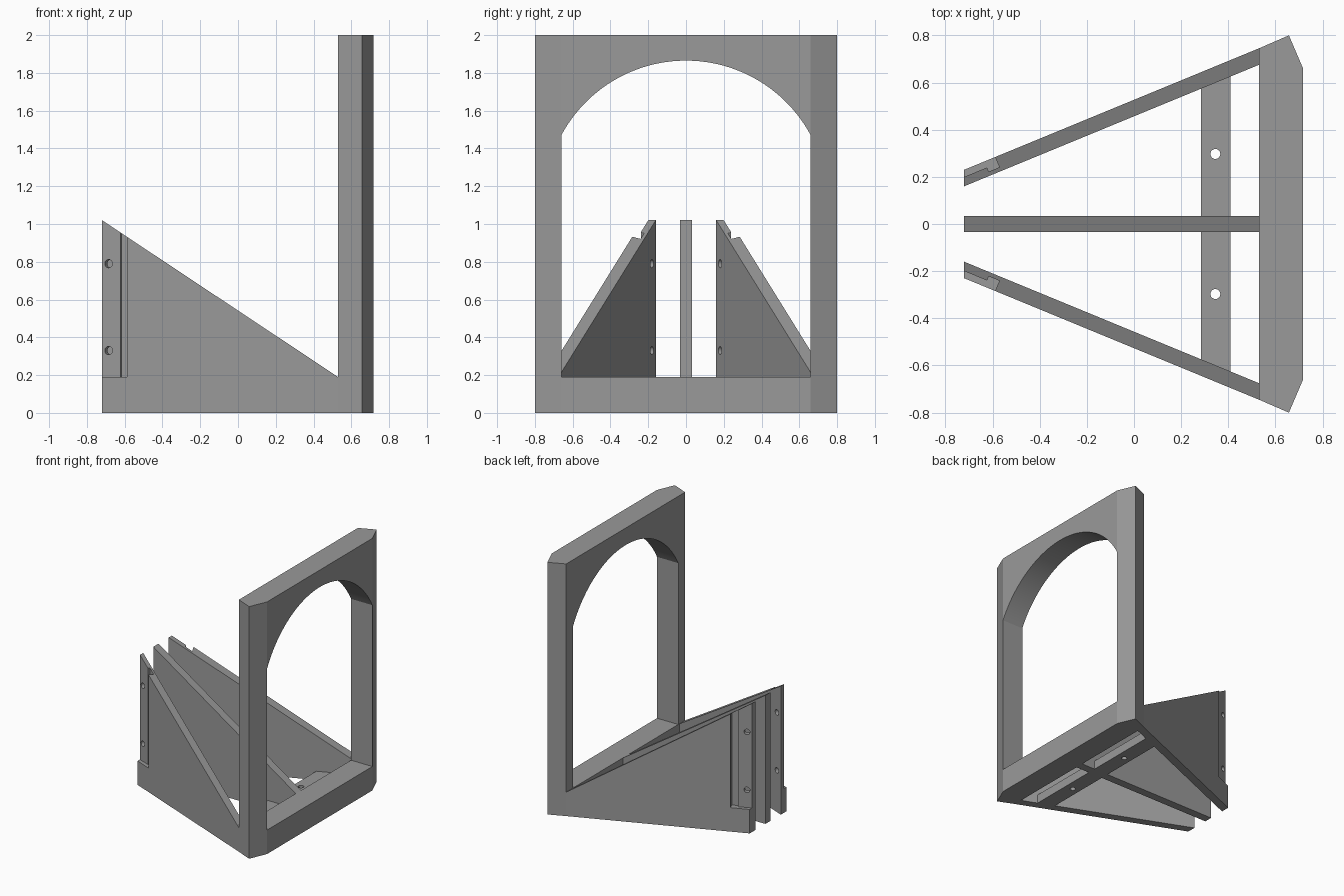
import bpy, bmesh, math
from mathutils import Vector, Matrix

if "Cube" in bpy.data.objects:
    bpy.data.objects.remove(bpy.data.objects["Cube"])

grey = bpy.data.materials.new("mid_grey")
grey.diffuse_color = (0.32, 0.32, 0.32, 1)
grey.use_nodes = True
grey.node_tree.nodes["Principled BSDF"].inputs["Base Color"].default_value = grey.diffuse_color

X0, X1, SILL, PEAK = -0.72, 0.53, 0.19, 1.02


def slope(x):
    """Height of the sloped top edge of the ribs."""
    return SILL + (X1 - x) * (PEAK - SILL) / (X1 - X0)


def loft(name, bottom, top):
    """Solid between two matching outlines."""
    bm = bmesh.new()
    a = [bm.verts.new(p) for p in bottom]
    b = [bm.verts.new(p) for p in top]
    n = len(a)
    bm.faces.new(a)
    bm.faces.new(b)
    for i in range(n):
        j = (i + 1) % n
        bm.faces.new((a[i], a[j], b[j], b[i]))
    bmesh.ops.recalc_face_normals(bm, faces=bm.faces)
    me = bpy.data.meshes.new(name)
    bm.to_mesh(me)
    bm.free()
    ob = bpy.data.objects.new(name, me)
    bpy.context.collection.objects.link(ob)
    me.materials.append(grey)
    return ob


def plan(name, pts, z0, top):
    """Extrude a plan outline up to a height that may depend on x."""
    f = top if callable(top) else (lambda x: top)
    return loft(name, [(x, y, z0) for x, y in pts], [(x, y, f(x)) for x, y in pts])


def pin(center, axis, r, length):
    """Round cutter along an axis."""
    rot = Vector((0, 0, 1)).rotation_difference(Vector(axis)).to_matrix().to_4x4()
    m = Matrix.Translation(center) @ rot
    ring = [(r * math.cos(i * math.tau / 24), r * math.sin(i * math.tau / 24)) for i in range(24)]
    return loft("hole_cutter", [m @ Vector((x, y, -length / 2)) for x, y in ring],
                [m @ Vector((x, y, length / 2)) for x, y in ring])


def cut(ob, cutters):
    bpy.context.view_layer.objects.active = ob
    for c in cutters:
        mod = ob.modifiers.new("cut", 'BOOLEAN')
        mod.operation, mod.solver, mod.object = 'DIFFERENCE', 'EXACT', c
        bpy.ops.object.modifier_apply(modifier=mod.name)
        bpy.data.objects.remove(c)


# Upright frame with bevelled sides and an arched opening
half = [(X1, 0.745), (0.657, 0.80), (0.717, 0.66)]
frame = plan("arched_frame", half + [(x, -y) for x, y in reversed(half)], 0, 2.0)
W, SPRING, CROWN = 0.66, 1.47, 1.865
rise = CROWN - SPRING
R = (W * W + rise * rise) / (2 * rise)
a = math.asin(W / R)
opening = [(-W, SILL), (W, SILL)]
for i in range(49):
    t = a - 2 * a * i / 48
    opening.append((R * math.sin(t), CROWN - R + R * math.cos(t)))
cut(frame, [loft("opening_cutter", [(0.3, y, z) for y, z in opening],
                 [(1.0, y, z) for y, z in opening])])

# Centre rib
plan("centre_rib", [(X0, -0.033), (X1, -0.033), (X1, 0.033), (X0, 0.033)], 0, slope)

# Angled side ribs, each with a stepped rebate and two holes at the tip
d = Vector((1.25, 0.515)).normalized()
n = Vector((-d.y, d.x))
for s, side in ((-1, "front"), (1, "back")):
    rib = plan(side + "_side_rib",
               [(x, s * y) for x, y in ((X0, 0.16), (X1, 0.675), (X1, 0.745), (X0, 0.23))],
               0, slope)
    tip = Vector((X0, 0.23))
    # points as (distance along rib, offset from its outer face)
    rebate = [(-0.1, -0.028), (0.093, -0.028), (0.093, -0.047),
              (0.142, -0.047), (0.142, 0.05), (-0.1, 0.05)]
    pts = [tip + d * u + n * v for u, v in rebate]
    cutters = [plan("rebate_cutter", [(p.x, s * p.y) for p in pts], SILL, 1.3)]
    for z in (0.33, 0.79):
        cutters.append(pin((-0.685, s * 0.214, z), (n.x, s * n.y, 0), 0.022, 0.3))
    cut(rib, cutters)

# Low cross bar joining the ribs, with two screw holes
bar = plan("cross_bar", [(0.285, -0.59), (0.41, -0.642), (0.41, 0.642), (0.285, 0.59)], 0, 0.07)
cut(bar, [pin((0.345, s * 0.297, 0.03), (0, 0, 1), 0.021, 0.4) for s in (-1, 1)])

# Smooth the arch and the holes, keep all other edges crisp
for ob in bpy.context.scene.objects:
    ob.select_set(True)
bpy.context.view_layer.objects.active = frame
bpy.ops.object.shade_smooth_by_angle(angle=math.radians(20))
